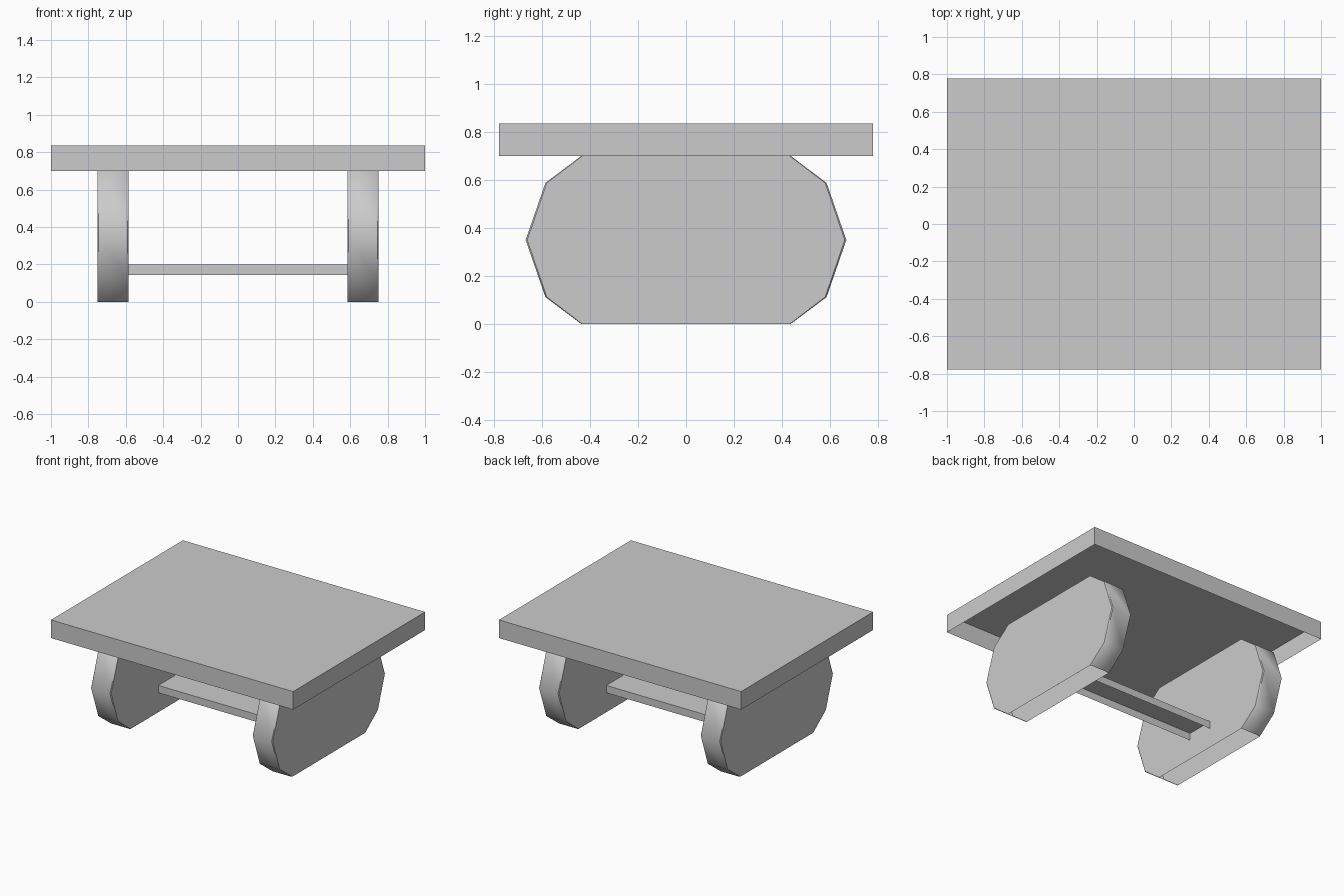
import bpy, bmesh, math

if "Cube" in bpy.data.objects:
    bpy.data.objects.remove(bpy.data.objects["Cube"])

grey = bpy.data.materials.new("light grey")
grey.diffuse_color = (0.6, 0.6, 0.6, 1)
grey.use_nodes = True
grey.node_tree.nodes["Principled BSDF"].inputs["Base Color"].default_value = grey.diffuse_color


def make_object(name, bm, smooth_angle=None):
    mesh = bpy.data.meshes.new(name)
    bm.to_mesh(mesh)
    bm.free()
    mesh.materials.append(grey)
    obj = bpy.data.objects.new(name, mesh)
    bpy.context.collection.objects.link(obj)
    if smooth_angle:
        bpy.ops.object.select_all(action='DESELECT')
        bpy.context.view_layer.objects.active = obj
        obj.select_set(True)
        bpy.ops.object.shade_smooth_by_angle(angle=math.radians(smooth_angle))
    return obj


def open_box(name, half_x, half_y, z0, z1, open_ends=False):
    # box without its hidden underside, and without x ends if asked
    bm = bmesh.new()
    bmesh.ops.create_cube(bm, size=2)
    bm.normal_update()
    gone = [f for f in bm.faces
            if f.normal.z < -0.5 or (open_ends and abs(f.normal.x) > 0.5)]
    bmesh.ops.delete(bm, geom=gone, context='FACES')
    for v in bm.verts:
        v.co.x *= half_x
        v.co.y *= half_y
        v.co.z = z1 if v.co.z > 0 else z0
    return make_object(name, bm)


def leg(name, x0, x1):
    # hollow ten-sided panel: two flat faces joined by a finely bevelled rim,
    # open at the floor and under the table top
    half = [(0.435, 0.0), (0.585, 0.113), (0.667, 0.35), (0.585, 0.587), (0.435, 0.70)]
    outline = half + [(-y, z) for y, z in reversed(half)]
    bevel = 0.005
    rings = [(x0, 0.99), (x0 + bevel, 1), (x1 - bevel, 1), (x1, 0.99)]
    bm = bmesh.new()
    loops = [[bm.verts.new((x, y * s, z)) for y, z in outline] for x, s in rings]
    bm.faces.new(list(reversed(loops[0])))
    bm.faces.new(loops[-1])
    n = len(outline)
    for a, b in zip(loops, loops[1:]):
        for i in range(n):
            if i not in (4, 9):  # skip the top and bottom openings
                j = (i + 1) % n
                bm.faces.new((a[i], a[j], b[j], b[i]))
    return make_object(name, bm, 40)


# Table top, a shallow tray turned upside down
open_box("table_top", 1.0, 0.778, 0.70, 0.835)

# Panel legs
leg("left_leg", -0.75, -0.585)
leg("right_leg", 0.585, 0.75)

# Stretcher, a channel between the legs
open_box("stretcher", 0.587, 0.105, 0.145, 0.20, open_ends=True)
